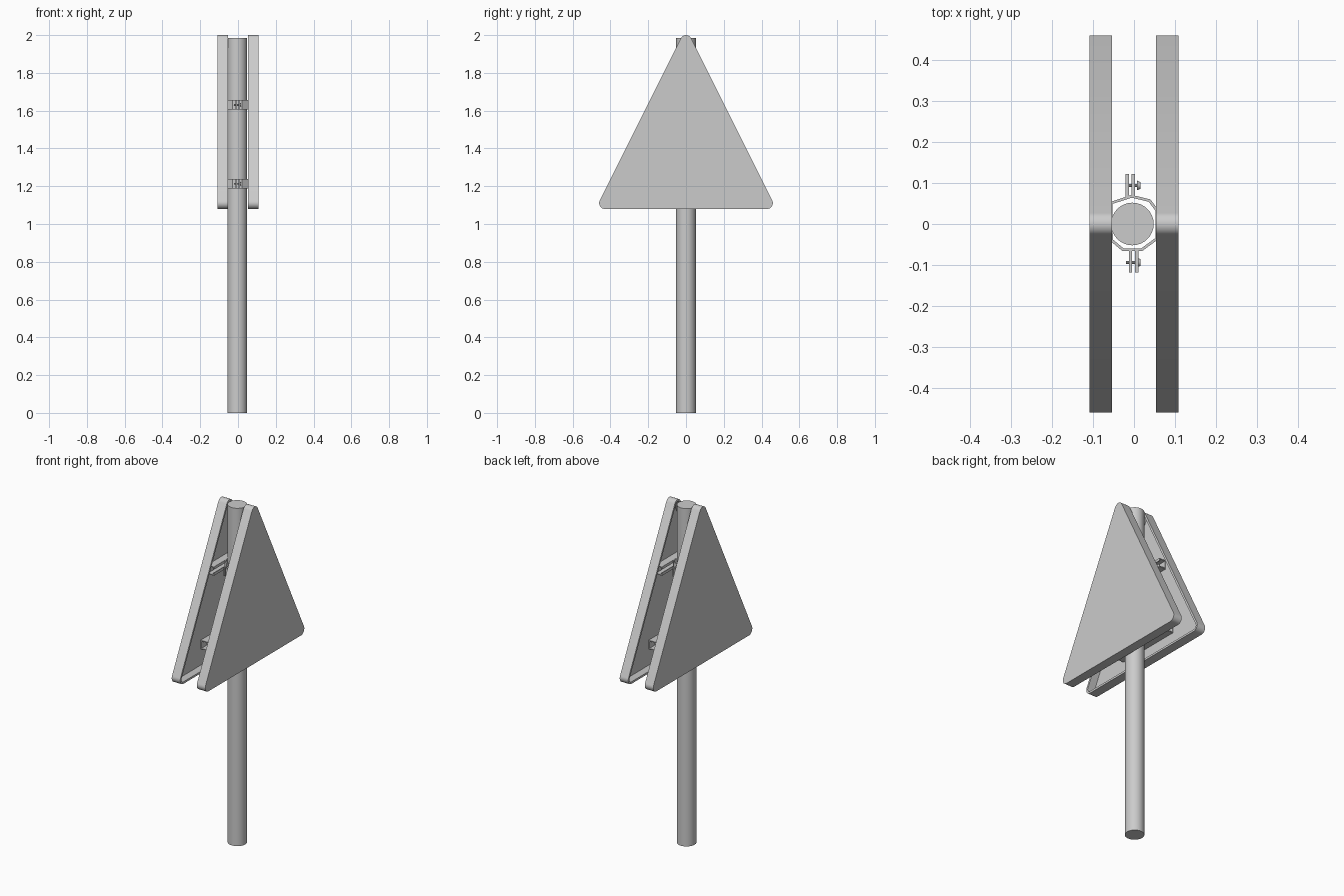
import bpy, bmesh, math
from mathutils import Matrix, Vector

if "Cube" in bpy.data.objects:
    bpy.data.objects.remove(bpy.data.objects["Cube"])

CX = -0.004  # pole axis


def finish(name, bm, smooth=True):
    bmesh.ops.recalc_face_normals(bm, faces=bm.faces)
    me = bpy.data.meshes.new(name)
    bm.to_mesh(me)
    bm.free()
    ob = bpy.data.objects.new(name, me)
    bpy.context.collection.objects.link(ob)
    if smooth:
        bpy.ops.object.select_all(action='DESELECT')
        ob.select_set(True)
        bpy.context.view_layer.objects.active = ob
        bpy.ops.object.shade_smooth_by_angle(angle=math.radians(35))
    return ob


def add_box(bm, x0, x1, y0, y1, z0, z1):
    m = Matrix.Translation(((x0 + x1) / 2, (y0 + y1) / 2, (z0 + z1) / 2))
    m = m @ Matrix.Diagonal((x1 - x0, y1 - y0, z1 - z0, 1))
    bmesh.ops.create_cube(bm, size=1, matrix=m)


def add_cylinder(bm, r, depth, matrix, sides, r2=None):
    bmesh.ops.create_cone(bm, cap_ends=True, segments=sides, radius1=r,
                          radius2=r if r2 is None else r2, depth=depth, matrix=matrix)


def rounded_triangle(r, steps=8):
    # arcs around three fixed corner centres, so smaller r gives an even inset
    centres = [(0.43, 1.11), (0, 1.97), (-0.43, 1.11)]
    slope = math.atan2(0.43, 0.86)
    spans = [(-math.pi / 2, slope), (slope, math.pi - slope), (math.pi - slope, 1.5 * math.pi)]
    pts = []
    for (y, z), (a, b) in zip(centres, spans):
        for i in range(steps + 1):
            t = a + (b - a) * i / steps
            pts.append((y + r * math.cos(t), z + r * math.sin(t)))
    return pts


# Pole
bm = bmesh.new()
add_cylinder(bm, 0.052, 1.985, Matrix.Translation((CX, 0, 0.9925)), 32)
finish("pole", bm)

for side, label in ((1, "right"), (-1, "left")):
    # Triangular sign: flat plate with a rim turned towards the pole
    bm = bmesh.new()
    loops = []
    for x, r in ((0.109, 0.03), (0.054, 0.03), (0.054, 0.018), (0.099, 0.018)):
        loops.append([bm.verts.new((side * x, y, z)) for y, z in rounded_triangle(r)])
    for a, b in zip(loops, loops[1:]):
        n = len(a)
        for i in range(n):
            j = (i + 1) % n
            bm.faces.new((a[i], a[j], b[j], b[i]))
    bm.faces.new(loops[0])
    bm.faces.new(loops[-1])
    finish(label + "_sign", bm)

    # Mounting rails across the inside of the sign: C-shaped section
    for z, half, tag in ((1.632, 0.145, "upper"), (1.213, 0.205, "lower")):
        prof = [(0.1, -0.026), (0.1, 0.026), (0.055, 0.026), (0.055, 0.01), (0.06, 0.01),
                (0.06, 0.021), (0.094, 0.021), (0.094, -0.021), (0.06, -0.021),
                (0.06, -0.01), (0.055, -0.01), (0.055, -0.026)]
        bm = bmesh.new()
        f = bm.faces.new([bm.verts.new((side * x, -half, z + dz)) for x, dz in prof])
        ext = bmesh.ops.extrude_face_region(bm, geom=[f], use_keep_orig=True)
        bmesh.ops.translate(bm, vec=(0, 2 * half, 0),
                            verts=[v for v in ext["geom"] if isinstance(v, bmesh.types.BMVert)])
        finish(label + "_" + tag + "_rail", bm, smooth=False)

# Faceted clamps with paired lugs and bolts
outer = [(0.058, -0.038), (0.058, 0.036), (0.04, 0.06), (-0.006, 0.071), (-0.057, 0.054),
         (-0.057, -0.042), (-0.028, -0.066), (0.02, -0.066)]
for z, tag in ((1.632, "upper"), (1.213, "lower")):
    bm = bmesh.new()
    rings = []
    for zz in (z - 0.025, z + 0.025):
        for thick in (0, 0.007):
            ring = []
            for x, y in outer:
                p = Vector((x - CX, y))
                p *= 1 - thick / p.length
                ring.append(bm.verts.new((p.x + CX, p.y, zz)))
            rings.append(ring)
    n = len(outer)
    for a, b in ((0, 1), (1, 3), (3, 2), (2, 0)):
        for i in range(n):
            j = (i + 1) % n
            bm.faces.new((rings[a][i], rings[a][j], rings[b][j], rings[b][i]))
    for x, y0, y1 in ((-0.009, 0.064, 0.122), (-0.001, -0.118, -0.061)):
        for s in (-1, 1):
            add_box(bm, x + s * 0.0075 - 0.004, x + s * 0.0075 + 0.004, y0, y1,
                    z - 0.025, z + 0.025)
    finish(tag + "_clamp", bm, smooth=False)

    bm = bmesh.new()
    turn = Matrix.Rotation(math.pi / 2, 4, 'Y')
    for y in (0.094, -0.094):
        add_cylinder(bm, 0.012, 0.009, Matrix.Translation((0.0115, y, z)) @ turn, 16, 0.008)
        add_cylinder(bm, 0.004, 0.03, Matrix.Translation((-0.005, y, z)) @ turn, 8)
    finish(tag + "_bolts", bm)
